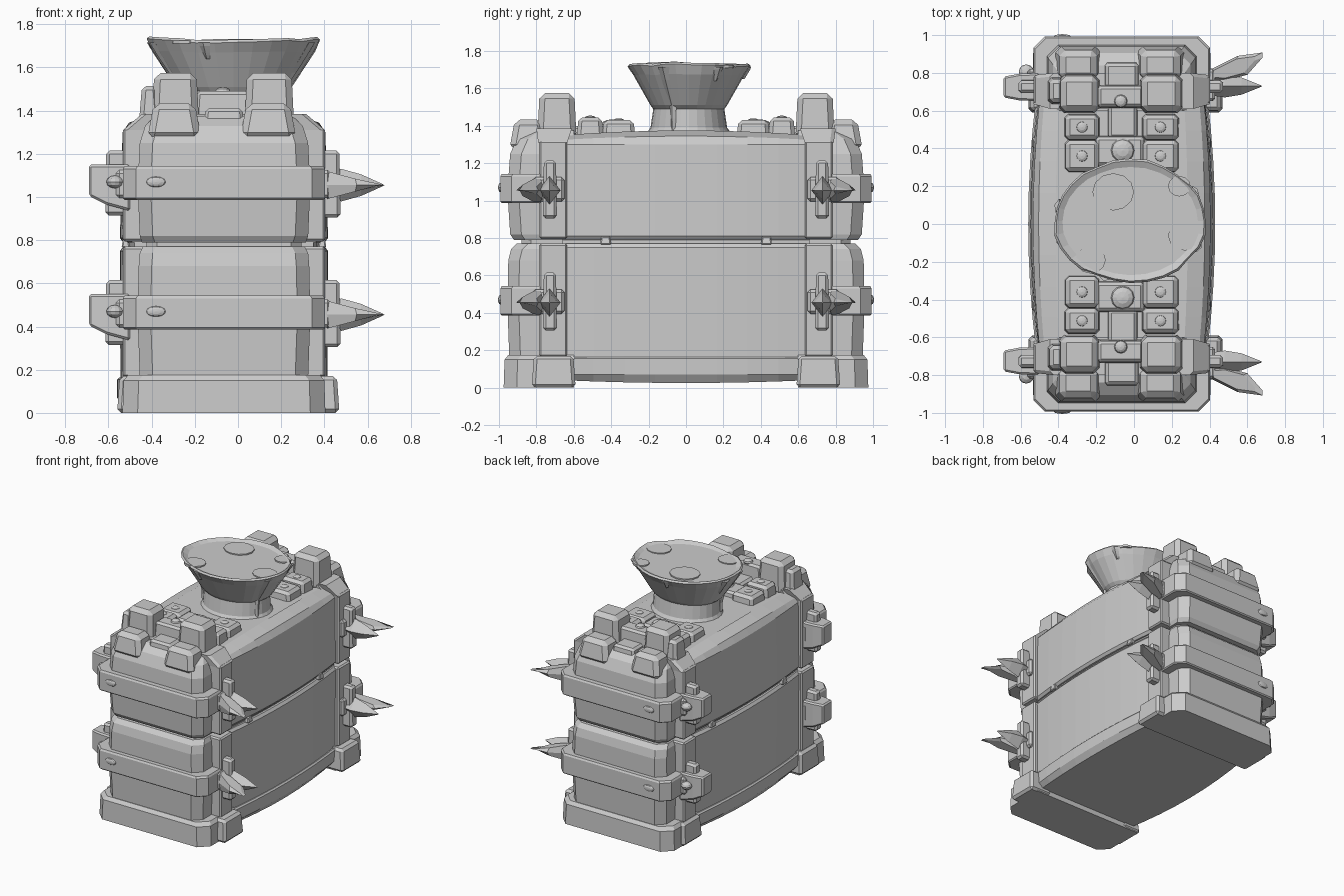
import bpy, bmesh, math, random
from mathutils import Vector

random.seed(4)
if "Cube" in bpy.data.objects:
    bpy.data.objects.remove(bpy.data.objects["Cube"])

stone = bpy.data.materials.new("stone grey")
stone.use_nodes = True
GREY = (0.6, 0.6, 0.6, 1)
stone.diffuse_color = GREY
stone.node_tree.nodes["Principled BSDF"].inputs["Base Color"].default_value = GREY
CX = -0.065  # centre line of the body


def finish(name, bm, bevel=0):
    bmesh.ops.recalc_face_normals(bm, faces=bm.faces)
    me = bpy.data.meshes.new(name)
    bm.to_mesh(me)
    bm.free()
    me.materials.append(stone)
    ob = bpy.data.objects.new(name, me)
    bpy.context.collection.objects.link(ob)
    if bevel:
        mod = ob.modifiers.new("worn edges", "BEVEL")
        mod.width, mod.segments = bevel, 1
    return ob


def loft(name, rings, bevel=0):
    """Skin a stack of equally long point rings and cap both ends."""
    bm = bmesh.new()
    loops = [[bm.verts.new(p) for p in ring] for ring in rings]
    n = len(loops[0])
    for a, b in zip(loops, loops[1:]):
        for i in range(n):
            j = (i + 1) % n
            bm.faces.new((a[i], a[j], b[j], b[i]))
    bm.faces.new(loops[0])
    bm.faces.new(loops[-1])
    return finish(name, bm, bevel)


def block(name, x, y, z, taper=0.0, bevel=0.015):
    """Box between (min, max) pairs, narrowed at the top by taper."""
    def ring(h, t):
        x0, x1, y0, y1 = x[0] + t, x[1] - t, min(y) + t, max(y) - t
        return [(x0, y0, h), (x1, y0, h), (x1, y1, h), (x0, y1, h)]
    return loft(name, [ring(z[0], 0), ring(z[1], taper)], bevel)


def end_ring(s, hw, y0, y1, c, z):
    """Footprint of an end part, outer corners cut off by c."""
    pts = [(-hw, y0), (hw, y0), (hw, y1 - c), (hw - c, y1), (c - hw, y1), (-hw, y1 - c)]
    return [(CX + x, s * y, z) for x, y in pts]


def panel_ring(hw, bulge, z, length=0.66, crown=0.0):
    """Footprint of the long body with bowed sides."""
    ys = [length * k / 4 for k in range(-4, 5)]
    def arc(y):
        return 1 - (y / length) ** 2
    right = [(CX + hw + bulge * arc(y), y, z + crown * arc(y)) for y in ys]
    left = [(CX - hw - bulge * arc(y), y, z + crown * arc(y)) for y in reversed(ys)]
    return right + left


def dome(name, centre, r, h, axis="Z"):
    bm = bmesh.new()
    bmesh.ops.create_uvsphere(bm, u_segments=12, v_segments=6, radius=1)
    for v in bm.verts:
        x, y, z = v.co
        offset = (x * r, y * r, z * h) if axis == "Z" else (x * r, z * h, y * r * 0.55)
        v.co = Vector(centre) + Vector(offset)
    return finish(name, bm)


# Long body: bottom plank, two bowed panels, a recessed core and the roof
loft("bottom_plank", [panel_ring(0.42, 0.045, 0.04, crown=-0.015), panel_ring(0.45, 0.045, 0.07),
                      panel_ring(0.455, 0.04, 0.155), panel_ring(0.445, 0.04, 0.165)])
loft("lower_panel", [panel_ring(0.435, 0.045, 0.165), panel_ring(0.44, 0.042, 0.75),
                     panel_ring(0.425, 0.042, 0.77)])
loft("seam_core", [panel_ring(0.415, 0.035, 0.75), panel_ring(0.415, 0.035, 0.82)])
loft("upper_panel", [panel_ring(0.425, 0.042, 0.79), panel_ring(0.44, 0.042, 0.81),
                     panel_ring(0.435, 0.035, 1.30)])
loft("roof", [panel_ring(0.435, 0.035, 1.30), panel_ring(0.41, 0.03, 1.325, crown=0.02),
              panel_ring(0.33, 0.02, 1.35, crown=0.025)])

for s, side in ((-1, "front"), (1, "back")):
    # Plinth under the end, with feet stepping out below the pillars
    loft(side + "_plinth", [end_ring(s, hw, 0.60, y, 0.07, z) for z, hw, y in
         ((0, 0.47, 0.975), (0.15, 0.465, 0.97), (0.175, 0.445, 0.95))])
    for x0, x1, hand in ((-0.56, -0.40, "right"), (0.28, 0.47, "left")):
        block(f"{side}_{hand}_foot", (x0, x1), (s * 0.59, s * 0.825), (0, 0.17), 0.012, 0.018)
    # Pillars framing the side panels
    for z0, z1, half in ((0.165, 0.77, "lower"), (0.795, 1.32, "upper")):
        block(f"{side}_{half}_pillar", (CX - 0.468, CX + 0.468), (s * 0.635, s * 0.785), (z0, z1), 0, 0.01)
    loft(side + "_pillar_cap", [end_ring(s, 0.468, 0.635, 0.79, 0.02, 1.31),
                                end_ring(s, 0.38, 0.61, 0.80, 0.02, 1.385)])
    # Heavy end blocks, split by the seam
    loft(side + "_lower_end", [end_ring(s, hw, 0.6, y, 0.06, z) for z, hw, y in
         ((0.165, 0.39, 0.945), (0.45, 0.40, 0.955), (0.68, 0.395, 0.95), (0.74, 0.39, 0.935),
          (0.77, 0.375, 0.905))])
    loft(side + "_end_core", [end_ring(s, 0.36, 0.6, 0.88, 0.05, z) for z in (0.75, 0.83)])
    loft(side + "_upper_end", [end_ring(s, hw, 0.6, y, 0.06, z) for z, hw, y in
         ((0.79, 0.38, 0.92), (0.82, 0.39, 0.94), (1.05, 0.40, 0.955), (1.25, 0.39, 0.94),
          (1.33, 0.365, 0.905), (1.375, 0.32, 0.84))])

    # Clamp bands with clasps, spikes and hooked blades
    for zc, level in ((0.465, "lower"), (1.065, "upper")):
        tag = f"{side}_{level}_"
        loft(tag + "band", [end_ring(s, hw, 0.78, y, 0.06, zc + dz) for dz, hw, y in
             ((-0.078, 0.46, 0.985), (-0.07, 0.468, 0.993), (0.065, 0.468, 0.993), (0.078, 0.46, 0.985))])
        block(tag + "strap", (CX - 0.50, CX + 0.495), (s * 0.65, s * 0.82), (zc - 0.07, zc + 0.06), 0)
        block(tag + "right_clasp_bar", (0.38, 0.475), (s * 0.69, s * 0.765), (zc - 0.16, zc + 0.15), 0.005)
        block(tag + "left_clasp_bar", (-0.615, -0.50), (s * 0.69, s * 0.765), (zc - 0.15, zc + 0.15), 0.005)
        loft(tag + "left_clasp", [[(x, s * (0.725 + a * w), zc + b) for a, b in
             ((-1, lo), (1, lo), (1, 0.085), (-1, 0.085))]
             for x, w, lo in ((-0.50, 0.075, -0.13), (-0.61, 0.07, -0.10), (-0.69, 0.055, -0.06))], 0.01)
        dome(tag + "band_button", (-0.38, s * 0.993, zc + 0.005), 0.045, 0.012, "Y")
        dome(tag + "side_stud", (-0.57, s * 0.805, zc + 0.005), 0.04, 0.03)
        # Four-sided spike tapering to a long tip
        loft(tag + "spike", [[(x, s * 0.73 - r, zc - 0.01), (x, s * 0.73, zc - 0.01 - q),
                              (x, s * 0.73 + r, zc - 0.01), (x, s * 0.73, zc - 0.01 + q)]
             for x, r, q in ((0.41, 0.05, 0.06), (0.48, 0.06, 0.075), (0.57, 0.045, 0.05),
                             (0.675, 0.003, 0.003))])
        # Blade with a sharp edge, thinning towards the hooked end
        outline = ((0.38, 0.76), (0.47, 0.755), (0.60, 0.79), (0.68, 0.88),
                   (0.68, 0.908), (0.55, 0.89), (0.39, 0.81))
        loft(tag + "blade", [[(0.52 + (x - 0.52) * k, s * (0.825 + (y - 0.825) * k),
                               zc - 0.01 + dz * (0.70 - x) / 0.3) for x, y in outline]
                             for dz, k in ((-0.06, 0.75), (0, 1), (0.06, 0.75))])

    # Battlement blocks over each end
    for x0, x1, hand in ((-0.40, -0.18, "right"), (0.03, 0.26, "left")):
        block(f"{side}_{hand}_tall_block", (x0, x1), (s * 0.585, s * 0.795), (1.33, 1.575), 0.012, 0.03)
        block(f"{side}_{hand}_low_block", (x0 - 0.02, x1 + 0.01), (s * 0.74, s * 0.945), (1.27, 1.435), 0.03, 0.03)
    block(side + "_shoulder_block", (-0.46, -0.36), (s * 0.63, s * 0.78), (1.33, 1.515), 0.015, 0.02)
    block(side + "_link_bar", (-0.2, 0.06), (s * 0.61, s * 0.74), (1.33, 1.49), 0.01)
    block(side + "_link_step", (-0.16, 0.03), (s * 0.70, s * 0.86), (1.33, 1.41), 0.01)

    # Riveted roof plates joined by a centre link
    for x0, x1, hand in ((-0.37, -0.18, "right"), (0.04, 0.24, "left")):
        for y0, y1, h, row in ((0.27, 0.45, 1.43, "inner"), (0.44, 0.585, 1.445, "outer")):
            block(f"{side}_{hand}_{row}_plate", (x0, x1), (s * y0, s * y1), (1.32, h), 0.01, 0.02)
            dome(f"{side}_{hand}_{row}_rivet", ((x0 + x1) / 2, s * (y0 + y1) / 2, h - 0.005), 0.032, 0.015)
    block(side + "_centre_plate", (-0.21, 0.06), (s * 0.30, s * 0.47), (1.32, 1.41), 0.01)
    block(side + "_centre_link", (-0.14, 0.02), (s * 0.45, s * 0.64), (1.32, 1.40), 0.005)
    dome(side + "_centre_boss", (-0.06, s * 0.39, 1.405), 0.065, 0.03)
    dome(side + "_link_boss", (-0.07, s * 0.65, 1.49), 0.035, 0.02)

# Flared pedestal with an uneven rim and a shallow dished top
SIDES = 28
wobble = [random.uniform(-0.01, 0.01) for _ in range(SIDES)]
def bowl_ring(rx, ry, z, rough):
    ring = []
    for i, w in enumerate(wobble):
        a = math.tau * i / SIDES
        ring.append((-0.02 + math.cos(a) * (rx + w * rough), 0.015 + math.sin(a) * (ry + w * rough),
                     z + rough * (w * 0.6 + 0.015 * math.cos(a) ** 2)))
    return ring
loft("pedestal_bowl", [bowl_ring(*r) for r in
     ((0.28, 0.24, 1.34, 0), (0.25, 0.205, 1.39, 0), (0.245, 0.19, 1.49, 0), (0.27, 0.205, 1.51, 0),
      (0.38, 0.295, 1.67, 0.4), (0.405, 0.325, 1.715, 1), (0.395, 0.315, 1.728, 0.8),
      (0.36, 0.285, 1.715, 0.3))])

# Spilled patches lying on the top
for x, y, r in ((-0.11, 0.17, 0.11), (0.27, -0.06, 0.09), (-0.23, -0.19, 0.08), (0.24, 0.2, 0.06)):
    loft("spill_patch", [[(x + math.cos(math.tau * k / 12) * r, y + math.sin(math.tau * k / 12) * r * 0.9, z)
                          for k in range(12)] for z in (1.71, 1.726)])

# Drips running from the rim down the flare
for deg, end, width in ((-25, 1.37, 0.022), (30, 1.64, 0.02), (95, 1.65, 0.02),
                        (165, 1.60, 0.025), (200, 1.39, 0.022), (250, 1.64, 0.02)):
    a = math.radians(deg)
    out = Vector((math.cos(a), math.sin(a), 0))
    along = Vector((-math.sin(a), math.cos(a), 0))
    rings = []
    for k in range(6):
        z = 1.715 + (end - 1.715) * k / 5
        f = max(0, min(1, (z - 1.50) / 0.21))
        c = Vector((-0.02 + math.cos(a) * (0.25 + 0.15 * f), 0.015 + math.sin(a) * (0.195 + 0.125 * f), z))
        w = width * (1.5 - 0.2 * k)
        rings.append([c + along * w, c + out * 0.015, c - along * w, c - out * 0.02])
    loft("drip", rings)

# Chips along the seam of the long sides
for x in (CX - 0.455, CX + 0.455):
    for y in (-0.43, 0.43):
        block("side_seam_chip", (x - 0.02, x + 0.02), (y - 0.03, y + 0.03), (0.765, 0.81), 0.008, 0.006)
